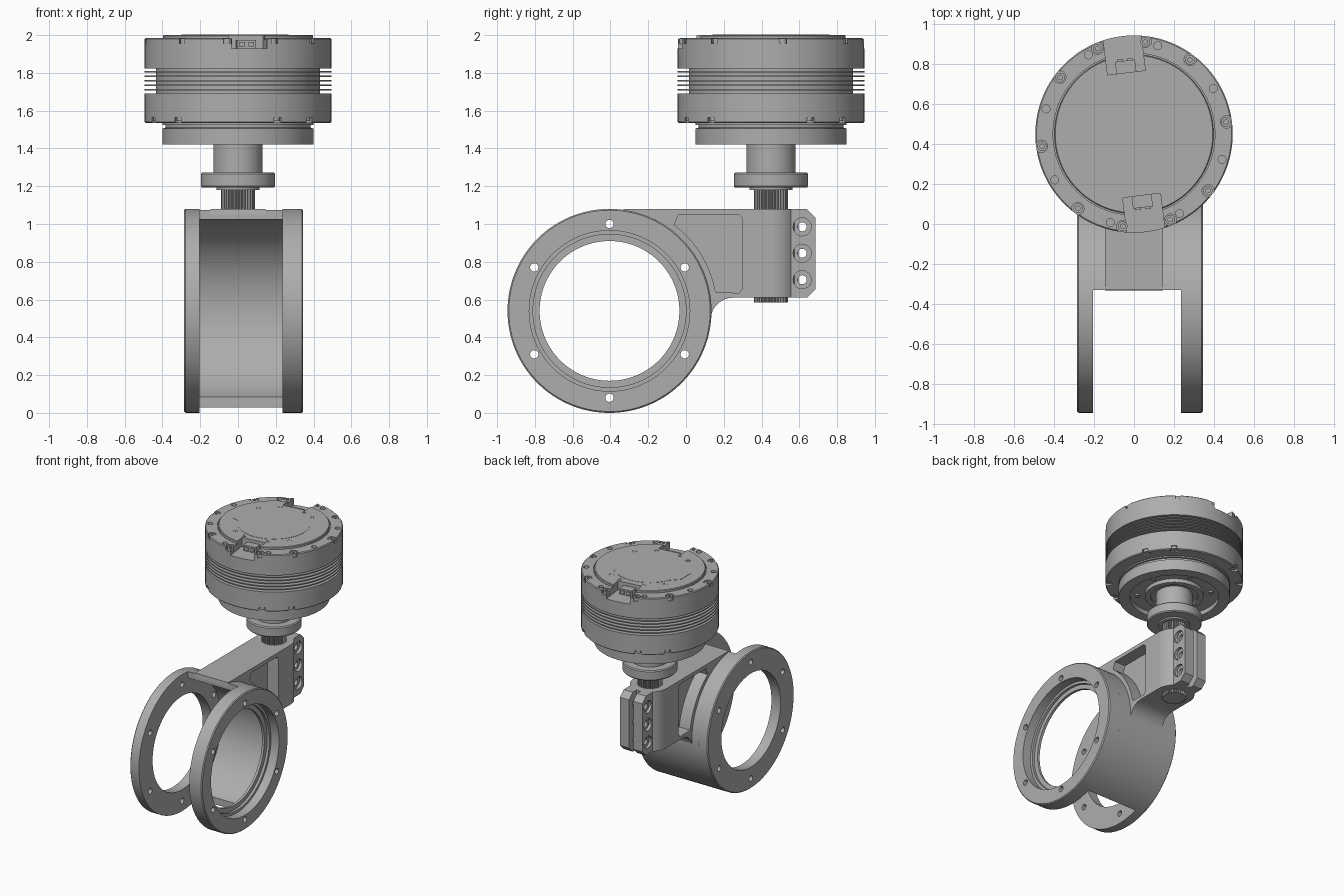
import bpy, bmesh
from math import sin, cos, pi, radians
from mathutils import Matrix, Vector

if "Cube" in bpy.data.objects:
    bpy.data.objects.remove(bpy.data.objects["Cube"])

grey = bpy.data.materials.new("machined_grey")
grey.use_nodes = True
colour = (0.42, 0.42, 0.42, 1)
grey.diffuse_color = colour
grey.node_tree.nodes["Principled BSDF"].inputs["Base Color"].default_value = colour

AXIS_Y = 0.45             # motor and shaft axis
RING = Vector((0, -0.405, 0.54))
UP = Matrix.Translation((0, AXIS_Y, 0))
ACROSS = Matrix.Translation(RING) @ Matrix.Rotation(pi / 2, 4, 'Y')


def finish(name, bm, matrix=None):
    if matrix:
        bm.transform(matrix)
    bmesh.ops.remove_doubles(bm, verts=bm.verts, dist=1e-5)
    bmesh.ops.recalc_face_normals(bm, faces=bm.faces)
    mesh = bpy.data.meshes.new(name)
    bm.to_mesh(mesh)
    bm.free()
    mesh.materials.append(grey)
    ob = bpy.data.objects.new(name, mesh)
    bpy.context.collection.objects.link(ob)
    return ob


def lathe(name, profile, matrix=UP, steps=128):
    """Spin a closed (radius, height) profile round local z."""
    bm = bmesh.new()
    vs = [bm.verts.new((r, 0, z)) for r, z in profile]
    edges = [bm.edges.new((vs[i], vs[(i + 1) % len(vs)])) for i in range(len(vs))]
    bmesh.ops.spin(bm, geom=vs + edges, cent=(0, 0, 0), axis=(0, 0, 1),
                   angle=2 * pi, steps=steps, use_merge=True)
    bmesh.ops.dissolve_degenerate(bm, dist=1e-6, edges=bm.edges)
    return finish(name, bm, matrix)


def extrude(name, points, direction):
    bm = bmesh.new()
    face = bm.faces.new([bm.verts.new(p) for p in points])
    out = bmesh.ops.extrude_face_region(bm, geom=[face])
    bmesh.ops.translate(bm, verts=[v for v in out["geom"] if isinstance(v, bmesh.types.BMVert)],
                        vec=direction)
    return finish(name, bm)


def side_prism(name, points, x0, x1):
    return extrude(name, [(x0, y, z) for y, z in points], (x1 - x0, 0, 0))


def arc(r, start, end, n=48, centre=(RING.y, RING.z)):
    angles = [radians(start + (end - start) * i / n) for i in range(n + 1)]
    return [(centre[0] + r * cos(a), centre[1] + r * sin(a)) for a in angles]


def cylinders(name, spots, r, depth, rot=Matrix(), seg=20):
    """Many equal cylinders, centred on the spots, in one mesh."""
    bm = bmesh.new()
    for p in spots:
        bmesh.ops.create_cone(bm, cap_ends=True, segments=seg, radius1=r, radius2=r,
                              depth=depth, matrix=Matrix.Translation(p) @ rot)
    return finish(name, bm)


def box(name, size, matrix):
    bm = bmesh.new()
    bmesh.ops.create_cube(bm, size=1, matrix=matrix @ Matrix.Diagonal((*size, 1)))
    return finish(name, bm)


def cut(ob, *cutters):
    for c in cutters:
        c.hide_render = True
        mod = ob.modifiers.new("cut", 'BOOLEAN')
        mod.operation, mod.object, mod.solver = 'DIFFERENCE', c, 'EXACT'
        bpy.context.view_layer.objects.active = ob
        bpy.ops.object.modifier_apply(modifier=mod.name)
        bpy.data.objects.remove(c)


def polar(r, degrees, z):
    return Vector((r * cos(radians(degrees)), AXIS_Y + r * sin(radians(degrees)), z))


TURN_X = Matrix.Rotation(pi / 2, 4, 'Y')

# Two bolt flanges of the ring holder
right_profile = [(0.37, 0.235), (0.54, 0.235), (0.54, 0.338), (0.533, 0.345), (0.425, 0.345),
                 (0.425, 0.275), (0.405, 0.275), (0.405, 0.255), (0.37, 0.255)]
left_profile = [(0.37, -0.285), (0.533, -0.285), (0.54, -0.278), (0.54, -0.205), (0.37, -0.205)]
for name, profile in (("left_flange", right_profile), ("right_flange", left_profile)):
    flange = lathe(name, profile, ACROSS)
    spots = [(0, y, z) for y, z in arc(0.46, 30, 330, 5)]
    cut(flange, cylinders("bolt_holes", spots, 0.022, 2, TURN_X))

# Partial drum wall joining the flanges
side_prism("drum_wall", arc(0.54, -71, 82, 80) + arc(0.49, 81.2, -68.8, 80), -0.206, 0.236)

# Bracket arm with rounded clamp end and side pockets
fillet = arc(0.12, 90, 165, 10, (0.25, 0.49))
arm = side_prism("bracket_arm", [(AXIS_Y, 1.08), (-0.33, 1.08)] + arc(0.515, 82, -4, 40)
                 + fillet[::-1] + [(AXIS_Y, 0.61)], -0.145, 0.145)
for x0, x1 in ((0.05, 0.3), (-0.3, -0.05)):
    pocket = [(-0.04, 1.05), (0.28, 1.05), (0.3, 1.03), (0.3, 0.66), (0.28, 0.635)]
    cut(arm, side_prism("pocket_cutter", pocket + arc(0.57, 10, 53, 24), x0, x1))
clamp = lathe("clamp_barrel", [(0.085, 0.61), (0.145, 0.61), (0.145, 1.08), (0.085, 1.08)], steps=64)

# Split clamp ears with three cross bolts
bolt_spots = [(0.615, z) for z in (0.705, 0.845, 0.985)]
for sign, side in ((1, "left"), (-1, "right")):
    ear = side_prism(side + "_clamp_ear", [(0.54, 0.61), (0.64, 0.61), (0.685, 0.655),
                     (0.685, 1.035), (0.64, 1.08), (0.54, 1.08)], sign * 0.018, sign * 0.098)
    cut(ear, cylinders("bores", [(0, y, z) for y, z in bolt_spots], 0.024, 1, TURN_X),
        cylinders("sinks", [(sign * 0.105, y, z) for y, z in bolt_spots], 0.048, 0.06, TURN_X))

# Splined shaft through the clamp
teeth = 32
spline = []
for i in range(teeth * 4):
    r = 0.09 if i % 4 < 2 else 0.078
    a = 2 * pi * i / (teeth * 4)
    spline.append((r * cos(a), AXIS_Y + r * sin(a), 0.585))
extrude("splined_shaft", spline, (0, 0, 0.6))

# Output column with collar
lathe("output_column", [(0, 1.18), (0.115, 1.18), (0.115, 1.192), (0.19, 1.192), (0.197, 1.2),
      (0.197, 1.264), (0.19, 1.272), (0.131, 1.272), (0.131, 1.46), (0, 1.46)], steps=96)

# Mounting plate under the motor, recessed below
lathe("mounting_plate", [(0, 1.44), (0.17, 1.44), (0.17, 1.425), (0.21, 1.425), (0.21, 1.455),
      (0.32, 1.455), (0.32, 1.42), (0.4, 1.42), (0.4, 1.505), (0.385, 1.51), (0.385, 1.525),
      (0.4, 1.525), (0.4, 1.56), (0, 1.56)])
cylinders("mounting_screws", [polar(0.265, 60 * k + 15, 1.452) for k in range(6)], 0.018, 0.02)

# Motor housing with cooling fins and raised cap
body = [(0, 1.535), (0.488, 1.535), (0.494, 1.541), (0.494, 1.69)]
for k in range(5):
    z = 1.705 + k * 0.024
    body += [(0.435, 1.69 if k == 0 else z), (0.435, z + 0.001), (0.494, z + 0.001), (0.494, z + 0.009),
             (0.435, z + 0.009)]
body += [(0.435, 1.822), (0.494, 1.822), (0.494, 1.979), (0.488, 1.985), (0.405, 1.985),
         (0.405, 1.975), (0.398, 1.975), (0.398, 1.996), (0.394, 2.0), (0, 2.0)]
motor = lathe("motor_housing", body)

# Connector notches, rim bolt pockets and rim holes
TOP = [a + h for a in (7.5, 53, 83, 113, 142.5) for h in (0, 180)]
LOW = [a + q for a in (25, 50) for q in (0, 90, 180, 270)]
HOLES = [a + h for a in (30, 75, 120, 164) for h in (0, 180)]
for a in (97, 277):
    spin = UP @ Matrix.Rotation(radians(a), 4, 'Z')
    cut(motor, box("notch", (0.3, 0.19, 0.2), spin @ Matrix.Translation((0.46, 0, 2.03))))
    box("connector", (0.06, 0.1, 0.045), spin @ Matrix.Translation((0.34, 0, 1.952)))
    for s in (-0.025, 0.025):
        box("connector_pin", (0.02, 0.03, 0.025), spin @ Matrix.Translation((0.37, s, 1.952)))
cut(motor, cylinders("pockets", [polar(0.468, a, 1.985) for a in TOP], 0.031, 0.06),
    cylinders("low_pockets", [polar(0.474, a, 1.535) for a in LOW], 0.029, 0.06),
    cylinders("holes", [polar(0.458, a, 1.985) for a in HOLES], 0.02, 0.08))


def socket_bolts(name, spots, r, depth):
    bolts = cylinders(name, spots, r, depth)
    up = Vector((0, 0, depth / 2))
    cut(bolts, cylinders("sockets", [p + up for p in spots], r * 0.5, depth * 0.7, seg=6))


socket_bolts("rim_bolts", [polar(0.465, a, 1.966) for a in TOP], 0.024, 0.03)
cylinders("lower_rim_bolts", [polar(0.468, a, 1.556) for a in LOW], 0.022, 0.024)
socket_bolts("cap_screws", [polar(0.298, a, 1.998) for b in (0, 180)
             for a in (b + 78, b + 58, b - 33, b + 116)], 0.018, 0.008)

# Thin cover plate on the cap with a side tab
cover = arc(0.262, -157, 157, 72, (0, AXIS_Y)) + [(-0.3, 0.49), (-0.3, 0.36)]
extrude("cap_cover", [(x, y, 1.998) for x, y in cover], (0, 0, 0.004))

# Smooth the round surfaces, keep the edges crisp
bpy.ops.object.select_all(action='DESELECT')
for ob in bpy.context.scene.objects:
    if ob.type == 'MESH':
        ob.select_set(True)
        bpy.context.view_layer.objects.active = ob
bpy.ops.object.shade_smooth_by_angle(angle=radians(30))
